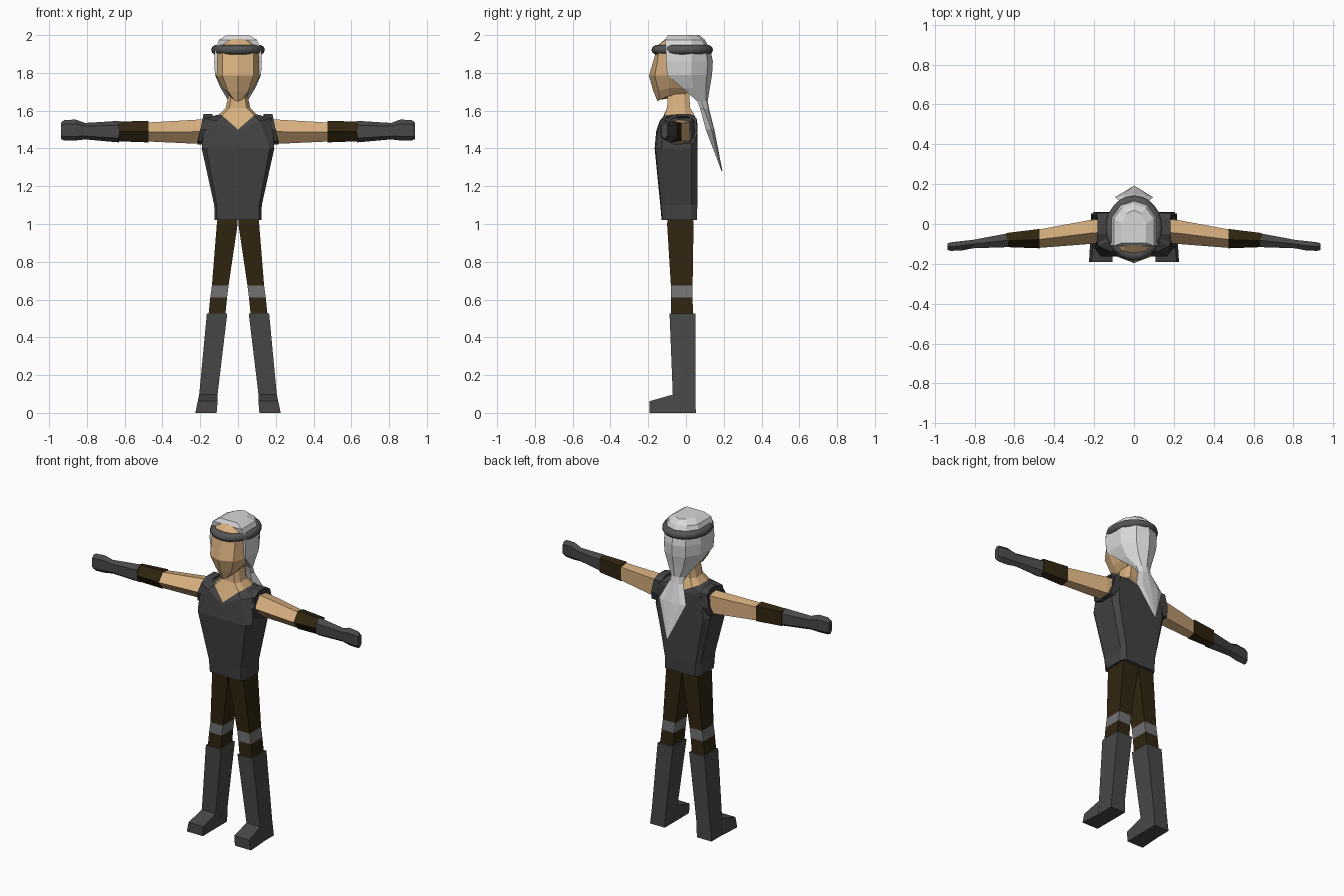
import bpy, bmesh, math


def material(name, r, g, b):
    m = bpy.data.materials.new(name)
    m.diffuse_color = (r, g, b, 1)
    return m


SKIN = material("skin", 0.68, 0.43, 0.21)
CLOTH = material("dark_grey_cloth", 0.055, 0.055, 0.055)
BOOT = material("boot_grey", 0.064, 0.064, 0.064)
BROWN = material("dark_brown", 0.030, 0.018, 0.005)
HAIR = material("silver_hair", 0.68, 0.68, 0.68)
PAD = material("knee_grey", 0.17, 0.17, 0.17)
BAND = material("headband_grey", 0.09, 0.09, 0.09)


def loft(name, lofts, mats, mirror=False, caps=(True, True), rule=None):
    """Bridge each list of rings; rule(segment) picks the material index."""
    bm = bmesh.new()
    for rings in lofts:
        vs = [[bm.verts.new(p) for p in ring] for ring in rings]
        n = len(vs[0])
        for s in range(len(vs) - 1):
            for i in range(n):
                j = (i + 1) % n
                f = bm.faces.new((vs[s][i], vs[s][j], vs[s + 1][j], vs[s + 1][i]))
                f.material_index = rule(s) if rule else 0
        for use, ring, s in ((caps[0], vs[0], 0), (caps[1], vs[-1], len(vs) - 2)):
            if use:
                f = bm.faces.new(ring)
                f.material_index = rule(s) if rule else 0
    bmesh.ops.recalc_face_normals(bm, faces=bm.faces)
    me = bpy.data.meshes.new(name)
    bm.to_mesh(me)
    bm.free()
    for m in mats:
        me.materials.append(m)
    ob = bpy.data.objects.new(name, me)
    bpy.context.collection.objects.link(ob)
    if mirror:
        ob.modifiers.new("mirror", "MIRROR")
    return ob


def sym(half):
    """Complete a half ring (x >= 0, first and last on x = 0)."""
    return half + [(-x, y, z) for x, y, z in half[-2:0:-1]]


def rect(x0, x1, y0, y1, z):
    return [(x0, y0, z), (x1, y0, z), (x1, y1, z), (x0, y1, z)]


# Legs: trousers with a knee band
loft("trouser_legs", [[rect(0.0, 0.105, -0.09, 0.035, 1.06),
                       rect(0.002, 0.112, -0.10, 0.04, 1.0),
                       rect(0.05, 0.138, -0.08, 0.035, 0.675),
                       rect(0.058, 0.147, -0.08, 0.035, 0.61),
                       rect(0.068, 0.157, -0.08, 0.037, 0.51)]],
     [BROWN, PAD], True, rule=lambda s: 1 if s == 2 else 0)

# Boots: shaft and wedge foot
loft("boots", [[rect(0.057, 0.165, -0.087, 0.05, 0.525),
                rect(0.108, 0.205, -0.07, 0.05, 0.10),
                rect(0.113, 0.216, -0.07, 0.052, 0.0)],
               [[(0.113, y, 0), (0.218 + dx, y, 0), (0.205 + dx, y, h), (0.108, y, h)]
                for y, h, dx in ((-0.06, 0.10, 0), (-0.192, 0.062, 0.008))]],
     [BOOT], True)


# Sleeveless top
def torso_ring(z, xf, xs, f, yf, yb, b):
    return sym([(0, f - 0.004, z), (xf, f, z), (xs, yf, z), (xs, yb, z),
                (xs * 0.85, b, z), (0, b, z)])


neckline = sym([(0, -0.152, 1.50), (0.085, -0.115, 1.575), (0.098, -0.07, 1.58),
                (0.098, 0.0, 1.58), (0.075, 0.045, 1.575), (0, 0.055, 1.54)])
shoulder = sym([(0, -0.158, 1.49), (0.115, -0.14, 1.545), (0.18, -0.11, 1.56),
                (0.18, 0.03, 1.56), (0.15, 0.058, 1.55), (0, 0.06, 1.53)])
loft("tunic", [[torso_ring(1.02, 0.110, 0.124, -0.125, -0.10, 0.03, 0.058),
                torso_ring(1.10, 0.112, 0.126, -0.132, -0.105, 0.03, 0.06),
                torso_ring(1.40, 0.168, 0.192, -0.162, -0.13, 0.03, 0.06),
                shoulder, neckline]], [CLOTH], caps=(True, False))


# Hollow arm openings
def sleeve_ring(x, lean, k):
    pts = ((-0.105, 1.44), (-0.125, 1.50), (-0.095, 1.56), (-0.05, 1.582),
           (0.02, 1.582), (0.055, 1.56), (0.06, 1.48), (0.04, 1.425), (-0.06, 1.42))
    return [(x - lean * (z - 1.42), -0.03 + (y + 0.03) * k, 1.50 + (z - 1.50) * k)
            for y, z in pts]


loft("arm_openings", [[sleeve_ring(0.15, 0.1, 1), sleeve_ring(0.215, 0.2, 1),
                       sleeve_ring(0.215, 0.2, 0.84), sleeve_ring(0.17, 0.1, 0.8)]],
     [CLOTH], True)


# Arms: bare upper arm, brown forearm wrap, glove
def arm_ring(x, y0, y1, z0, z1):
    ym, zm, h = y0 + (y1 - y0) * 0.45, (z0 + z1) / 2, (z1 - z0) * 0.08
    return [(x, y0, zm), (x, ym, z1), (x, y1, z1 - h), (x, y1, z0 + h), (x, ym, z0)]


arm = [arm_ring(*a) for a in ((0.15, -0.095, 0.025, 1.425, 1.555),
                              (0.22, -0.10, 0.02, 1.425, 1.552),
                              (0.48, -0.12, -0.028, 1.437, 1.537))]
wrap = [arm_ring(*a) for a in ((0.475, -0.122, -0.025, 1.432, 1.545),
                               (0.64, -0.116, -0.045, 1.438, 1.543))]
loft("upper_arms", [arm], [SKIN], True)
loft("forearm_wraps", [wrap], [BROWN], True)


def hand_ring(x, y0, y1, z0, z1):
    h = (z1 - z0) * 0.2
    return [(x, y0, z0 + h), (x, y0, z1 - h), (x, (y0 + y1) / 2, z1),
            (x, y1, z1 - h), (x, y1, z0 + h), (x, (y0 + y1) / 2, z0)]


loft("gloves", [[hand_ring(*a) for a in ((0.63, -0.116, -0.046, 1.432, 1.546),
                                         (0.81, -0.122, -0.08, 1.448, 1.535),
                                         (0.86, -0.132, -0.085, 1.442, 1.553),
                                         (0.92, -0.135, -0.092, 1.442, 1.55),
                                         (0.936, -0.13, -0.097, 1.45, 1.538))]],
     [BOOT], True)


# Neck rising out of the neckline
def neck_ring(z, x, f, b):
    return sym([(0, f, z), (x * 0.7, f, z), (x, f + 0.03, z),
                (x, b - 0.03, z), (x * 0.7, b, z), (0, b, z)])


loft("neck", [[neckline, neck_ring(1.615, 0.065, -0.10, 0.022),
               neck_ring(1.72, 0.042, -0.095, 0.015)]], [SKIN])


# Head: ridged face, jaw rising towards the back
def head_ring(z, f, xm, ym, xs, b, rise=0.0):
    return sym([(0, f, z), (xm, ym, z + rise * 0.3), (xs, -0.09, z + rise),
                (xs * 0.85, b, z + rise), (0, b, z + rise)])


loft("head", [[head_ring(1.648, -0.15, 0.022, -0.142, 0.045, -0.01, 0.03),
               head_ring(1.70, -0.172, 0.055, -0.145, 0.082, 0.02, 0.02),
               head_ring(1.785, -0.196, 0.082, -0.165, 0.116, 0.05),
               head_ring(1.90, -0.162, 0.082, -0.145, 0.119, 0.05),
               head_ring(1.95, -0.145, 0.06, -0.135, 0.095, 0.04),
               head_ring(1.98, -0.108, 0.035, -0.106, 0.06, 0.03)]], [SKIN])


# Hair: cap, gathered nape and pointed tail
def hair_ring(z, x, yf, ym, yb, k=1.0):
    return sym([(0, yf, z), (x * k, yf, z), (x, ym, z),
                (x * 0.6, ym + (yb - ym) * 0.75, z), (0, yb, z)])


loft("hair", [[hair_ring(*a) for a in ((2.0, 0.06, -0.095, 0.0, 0.07),
                                       (1.975, 0.10, -0.11, 0.03, 0.10),
                                       (1.92, 0.123, -0.105, 0.03, 0.13),
                                       (1.86, 0.126, -0.105, 0.03, 0.142),
                                       (1.79, 0.122, -0.10, 0.03, 0.138),
                                       (1.72, 0.092, -0.02, 0.04, 0.126),
                                       (1.65, 0.05, 0.06, 0.08, 0.115),
                                       (1.61, 0.048, 0.075, 0.095, 0.122, 0.7),
                                       (1.50, 0.095, 0.105, 0.135, 0.15, 0.4),
                                       (1.28, 0.003, 0.188, 0.19, 0.193, 0.5))]], [HAIR])

# Rolled headband
bpy.ops.mesh.primitive_torus_add(major_segments=24, minor_segments=10,
                                 major_radius=0.116, minor_radius=0.026,
                                 location=(0, -0.02, 1.922))
band = bpy.context.object
band.name = "headband"
band.scale = (1, 1.15, 1)
band.data.materials.append(BAND)
bpy.ops.object.shade_smooth_by_angle(angle=math.radians(50))
